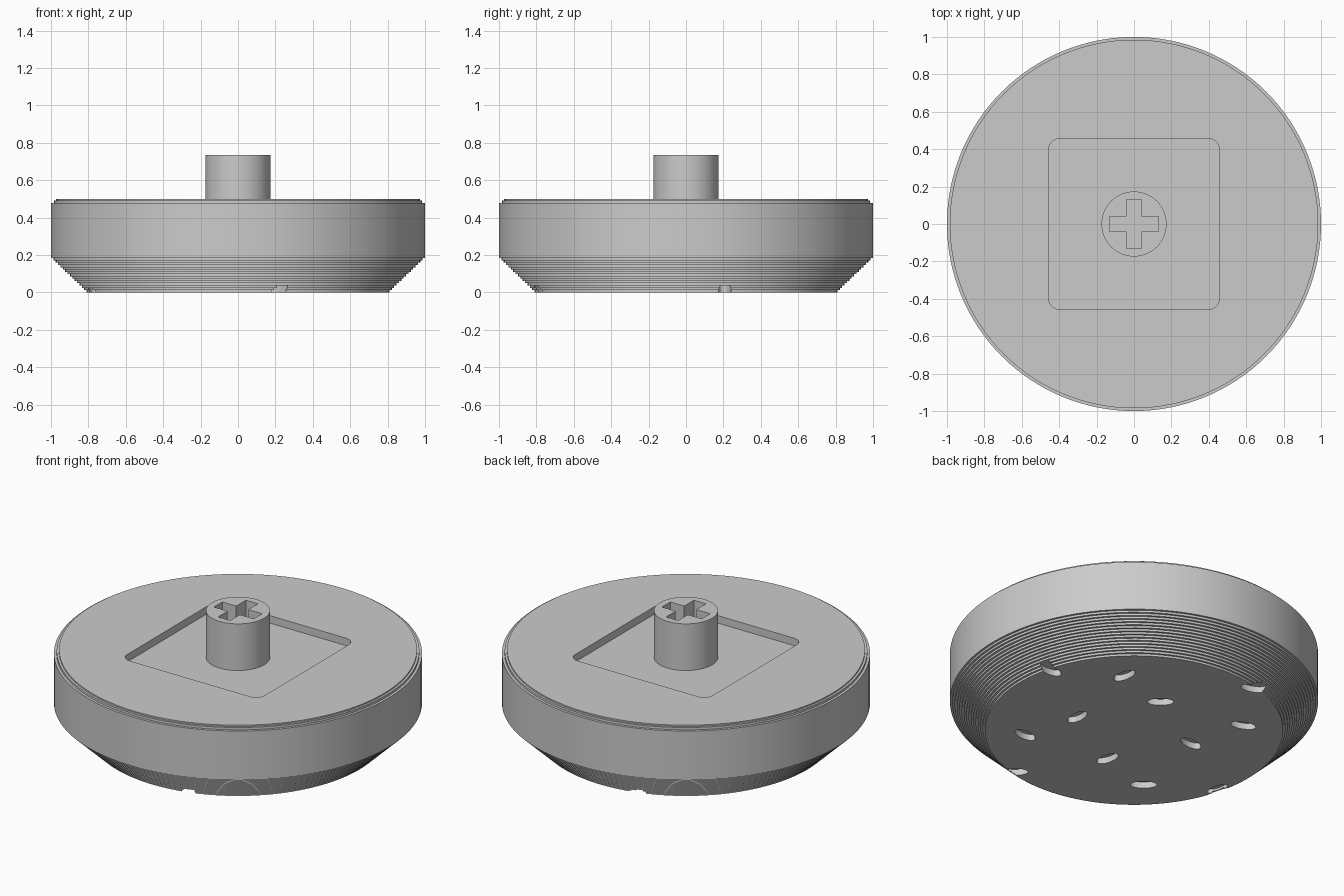
import bpy, bmesh
from math import cos, sin, pi, radians

cube = bpy.data.objects.get("Cube")
if cube:
    bpy.data.objects.remove(cube, do_unlink=True)

grey = bpy.data.materials.new("plain grey")
grey.use_nodes = True
grey.diffuse_color = (0.6, 0.6, 0.6, 1)
grey.node_tree.nodes["Principled BSDF"].inputs["Base Color"].default_value = grey.diffuse_color


def add_object(name, bm):
    bmesh.ops.recalc_face_normals(bm, faces=bm.faces)
    mesh = bpy.data.meshes.new(name)
    bm.to_mesh(mesh)
    bm.free()
    mesh.materials.append(grey)
    obj = bpy.data.objects.new(name, mesh)
    bpy.context.collection.objects.link(obj)
    return obj


def prism(bm, outline, bottom, top):
    """Extrude a flat outline between two heights."""
    face = bm.faces.new([bm.verts.new((x, y, bottom)) for x, y in outline])
    moved = bmesh.ops.extrude_face_region(bm, geom=[face])["geom"]
    bmesh.ops.translate(bm, vec=(0, 0, top - bottom),
                        verts=[v for v in moved if isinstance(v, bmesh.types.BMVert)])


def ellipse(cx, cy, a, b, turn, sides):
    pts = []
    for i in range(sides):
        t = 2 * pi * i / sides
        x, y = a * cos(t), b * sin(t)
        pts.append((cx + x * cos(turn) - y * sin(turn), cy + x * sin(turn) + y * cos(turn)))
    return pts


def activate(obj):
    bpy.ops.object.select_all(action='DESELECT')
    obj.select_set(True)
    bpy.context.view_layer.objects.active = obj


def cut(obj, cutter):
    mod = obj.modifiers.new("cut", 'BOOLEAN')
    mod.operation, mod.solver, mod.object = 'DIFFERENCE', 'EXACT', cutter
    activate(obj)
    bpy.ops.object.modifier_apply(modifier=mod.name)
    bpy.data.objects.remove(cutter, do_unlink=True)


# Round body: stepped flare below, straight wall, small stepped rim on top
STEPS = 16
profile = [(0, 0)]
for i in range(STEPS):
    r = 0.81 + 0.19 * i / (STEPS - 1)
    profile += [(r, 0.195 * i / STEPS), (r, 0.195 * (i + 1) / STEPS)]
profile[-1] = (1, 0.478)
profile += [(0.985, 0.478), (0.985, 0.492), (0.972, 0.492), (0.972, 0.5), (0, 0.5)]
bm = bmesh.new()
verts = [bm.verts.new((r, 0, z)) for r, z in profile]
edges = [bm.edges.new(pair) for pair in zip(verts, verts[1:])]
bmesh.ops.spin(bm, geom=verts + edges, cent=(0, 0, 0), axis=(0, 0, 1),
               angle=2 * pi, steps=128, use_merge=True)
bmesh.ops.remove_doubles(bm, verts=bm.verts, dist=0.0001)
body = add_object("round_body", bm)

# Square pocket with rounded corners
FLOOR = 0.455
half, corner = 0.457, 0.06
outline = []
for quarter, (sx, sy) in enumerate([(1, 1), (-1, 1), (-1, -1), (1, -1)]):
    for k in range(7):
        t = pi / 2 * (quarter + k / 6)
        outline.append((sx * (half - corner) + corner * cos(t),
                        sy * (half - corner) + corner * sin(t)))
bm = bmesh.new()
prism(bm, outline, FLOOR, 0.6)
cut(body, add_object("pocket_cutter", bm))

# Oval seed pits underneath, in three staggered rings
turns = [5, 95, 140, 165, 161, 8, 95, 140, 98, 140, 7, 88]
bm = bmesh.new()
for i, turn in enumerate(turns):
    a = radians(15 + 30 * i)
    r = (0.79, 0.595, 0.34)[i % 3]
    prism(bm, ellipse(r * cos(a), r * sin(a), 0.073, 0.036, radians(turn), 28), -0.1, 0.037)
cut(body, add_object("seed_pit_cutter", bm))

# Central stem with a cross-shaped socket
bm = bmesh.new()
prism(bm, ellipse(0, 0, 0.174, 0.174, 0, 64), FLOOR - 0.005, 0.735)
stem = add_object("stem", bm)
w, l = 0.04, 0.132
arm = [(l, -w), (l, w), (w, w)]
cross = []
for quarter in range(4):
    for x, y in arm:
        for _ in range(quarter):
            x, y = -y, x
        cross.append((x, y))
bm = bmesh.new()
prism(bm, cross, FLOOR - 0.1, 0.9)
cut(stem, add_object("socket_cutter", bm))

for obj in (body, stem):
    activate(obj)
    bpy.ops.object.shade_smooth_by_angle(angle=radians(30))
